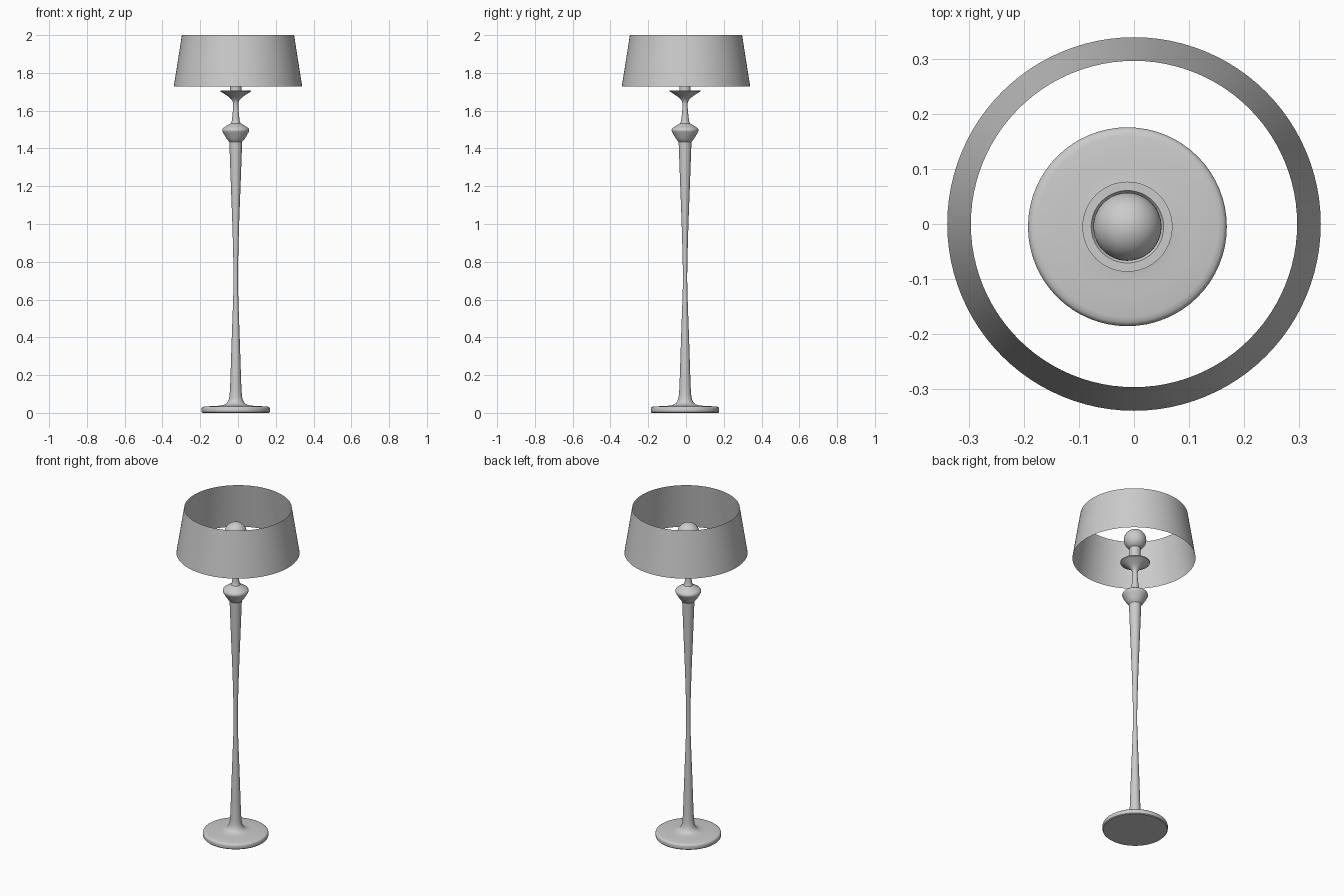
import bpy, bmesh
from math import sin, cos, pi, radians
from mathutils import Vector

if "Cube" in bpy.data.objects:
    bpy.data.objects.remove(bpy.data.objects["Cube"])

CX, CY = -0.012, -0.005   # the stand sits slightly off the shade's axis


def smooth_profile(pts, steps=4):
    """Catmull-Rom curve through (radius, z) points."""
    p = [Vector(q) for q in pts]
    p = [p[0]] + p + [p[-1]]
    out = []
    for a, b, c, d in zip(p, p[1:], p[2:], p[3:]):
        for i in range(steps):
            t = i / steps
            out.append(0.5 * (2 * b + (c - a) * t + (2 * a - 5 * b + 4 * c - d) * t * t
                              + (3 * b - a - 3 * c + d) * t ** 3))
    return [tuple(v) for v in out] + [pts[-1]]


def lathe(name, profile, center=(0, 0), sides=64, angle=35):
    """Revolve a (radius, z) profile around the vertical axis."""
    bm = bmesh.new()
    rings = []
    for r, z in profile:
        if r < 1e-6:
            rings.append([bm.verts.new((0, 0, z))] * sides)
        else:
            rings.append([bm.verts.new((r * cos(2 * pi * i / sides), r * sin(2 * pi * i / sides), z))
                          for i in range(sides)])
    for low, high in zip(rings, rings[1:]):
        for i in range(sides):
            j = (i + 1) % sides
            quad = list(dict.fromkeys((low[i], low[j], high[j], high[i])))
            bm.faces.new(quad)
    mesh = bpy.data.meshes.new(name)
    bm.to_mesh(mesh)
    bm.free()
    obj = bpy.data.objects.new(name, mesh)
    bpy.context.collection.objects.link(obj)
    obj.location = (center[0], center[1], 0)
    bpy.ops.object.select_all(action='DESELECT')
    obj.select_set(True)
    bpy.context.view_layer.objects.active = obj
    bpy.ops.object.shade_smooth_by_angle(angle=radians(angle))
    return obj


# Round foot with softened edges, flaring up into the column
foot = [(0, 0), (0.176, 0), (0.180, 0.004), (0.181, 0.010), (0.181, 0.022),
        (0.179, 0.028), (0.174, 0.032), (0.165, 0.034)]
flare = smooth_profile([(0.120, 0.036), (0.080, 0.039), (0.056, 0.046), (0.042, 0.060),
                        (0.034, 0.085), (0.030, 0.13)])

# Column that narrows to a waist and widens again
column = smooth_profile([(0.0275, 0.20), (0.021, 0.40), (0.0145, 0.58), (0.0115, 0.70),
                         (0.013, 0.82), (0.018, 1.00), (0.0255, 1.20), (0.034, 1.435)])

# Turned knob
knob = smooth_profile([(0.036, 1.437), (0.047, 1.450), (0.062, 1.475), (0.070, 1.490),
                       (0.071, 1.498), (0.066, 1.508), (0.045, 1.522), (0.026, 1.533)], 3)

# Slim neck opening into a dish with a recessed top
neck = smooth_profile([(0.021, 1.545), (0.016, 1.59), (0.0135, 1.63), (0.018, 1.652),
                       (0.036, 1.672), (0.064, 1.691), (0.081, 1.701)], 3)
dish = [(0.082, 1.706), (0.066, 1.706), (0.060, 1.698), (0, 1.698)]
lathe("lamp_stand", foot + flare + column + knob + neck + dish, (CX, CY))

# Bulb holder and round bulb
lathe("bulb_holder", [(0, 1.69), (0.030, 1.69), (0.030, 1.80), (0, 1.80)], (CX, CY), 32)
bulb = [(0.062 * sin(pi * i / 24), 1.848 - 0.062 * cos(pi * i / 24)) for i in range(25)]
lathe("bulb", bulb, (CX, CY), 48)

# Open tapered shade, a single thin sheet
lathe("lamp_shade", [(0.340, 1.727), (0.297, 2.0)], (0, 0), 96)
